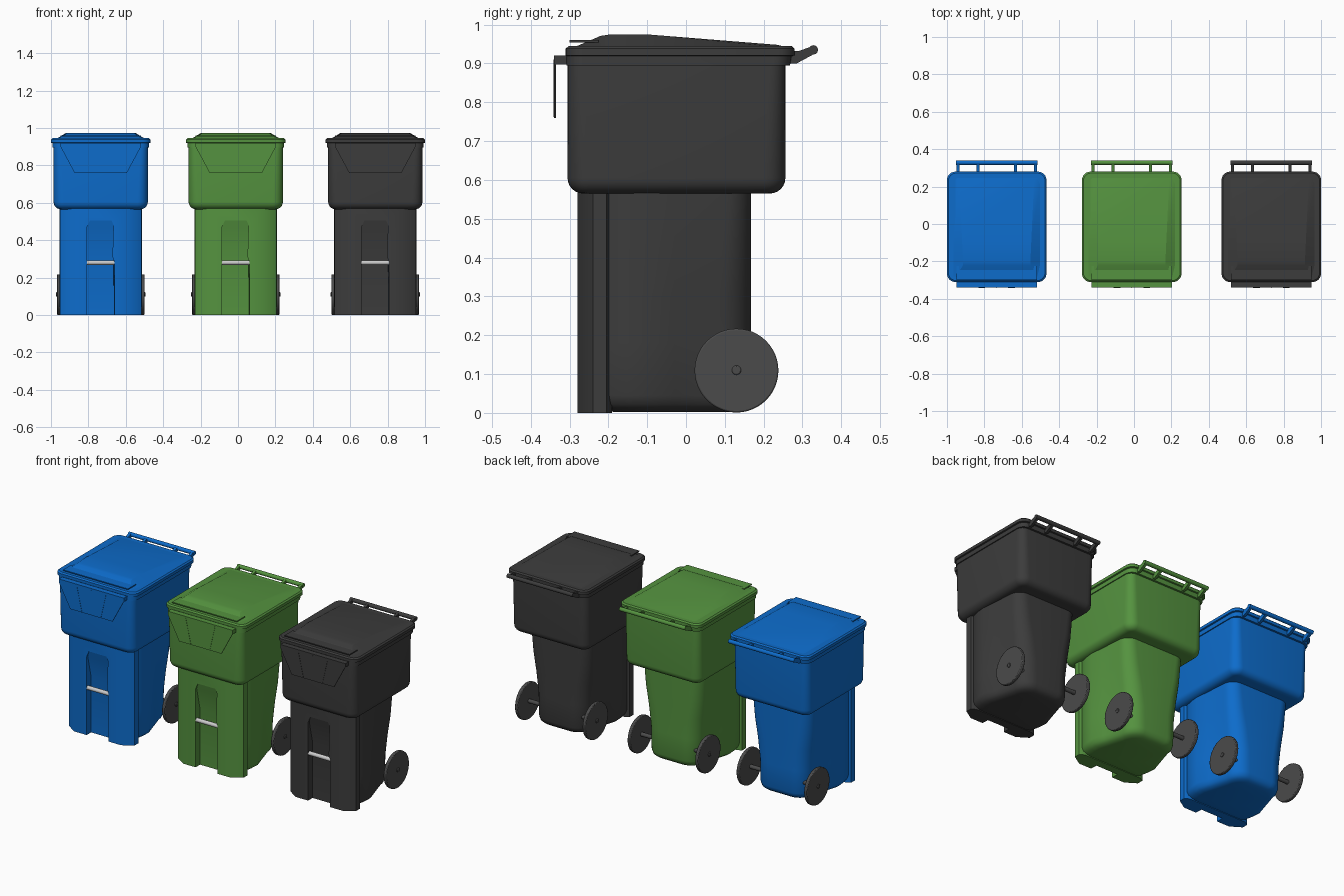
import bpy, bmesh, math
from mathutils import Vector, Matrix

if "Cube" in bpy.data.objects:
    bpy.data.objects.remove(bpy.data.objects["Cube"])


def material(name, rgb):
    m = bpy.data.materials.new(name)
    m.diffuse_color = (*rgb, 1)
    m.use_nodes = True
    m.node_tree.nodes["Principled BSDF"].inputs["Base Color"].default_value = m.diffuse_color
    return m


def finish(bm, name, mat, cx, bevel=0, segs=3, angle=35):
    bmesh.ops.recalc_face_normals(bm, faces=bm.faces)
    me = bpy.data.meshes.new(name)
    bm.to_mesh(me)
    bm.free()
    ob = bpy.data.objects.new(name, me)
    bpy.context.collection.objects.link(ob)
    ob.location.x = cx
    if mat:
        me.materials.append(mat)
    if bevel:
        b = ob.modifiers.new("bevel", 'BEVEL')
        b.width, b.segments = bevel, segs
        b.limit_method, b.angle_limit = 'ANGLE', math.radians(40)
    bpy.ops.object.select_all(action='DESELECT')
    ob.select_set(True)
    bpy.context.view_layer.objects.active = ob
    bpy.ops.object.shade_smooth_by_angle(angle=math.radians(angle))
    return ob


def loft(bm, rings):
    """Skin a stack of closed rings and cap both ends."""
    vs = [[bm.verts.new(p) for p in r] for r in rings]
    n = len(vs[0])
    for a, b in zip(vs, vs[1:]):
        for i in range(n):
            j = (i + 1) % n
            bm.faces.new((a[i], a[j], b[j], b[i]))
    bm.faces.new(vs[0][::-1])
    bm.faces.new(vs[-1])


def box(bm, x0, x1, y0, y1, z0, z1):
    loft(bm, [[(x0, y0, z), (x1, y0, z), (x1, y1, z), (x0, y1, z)] for z in (z0, z1)])


def rod(bm, x0, x1, y, z, r, n=24):
    loft(bm, [[(x, y + r * math.cos(i * math.tau / n), z + r * math.sin(i * math.tau / n))
               for i in range(n)] for x in (x0, x1)])


def rounded(hx, y0, y1, r, z, n=6):
    """Rounded rectangle ring at height z."""
    pts = []
    for k, (sx, y) in enumerate([(1, y1 - r), (-1, y1 - r), (-1, y0 + r), (1, y0 + r)]):
        for i in range(n + 1):
            a = math.pi / 2 * (k + i / n)
            pts.append((sx * (hx - r) + r * math.cos(a), y + r * math.sin(a), z))
    return pts


def mirrored(half, z):
    return [(x, y, z) for x, y in half] + [(-x, y, z) for x, y in reversed(half)]


def body_ring(z, wr, r, inset=0):
    """Lower shell section: wide at the front, rounded toward the wheels."""
    half = [(.19, -.225), (.206, -.195), (.216, -.15), (.22, -.1), (.6 * .22 + .4 * wr, -.03)]
    for i in range(9):
        a = math.pi / 2 * i / 8
        half.append((wr - r + r * math.cos(a), .168 - r + r * math.sin(a)))
    k = 1 - inset / .2
    return mirrored([(x * k, -.05 + (y + .05) * k) for x, y in half], z)


def build_bin(tag, cx, mat):
    # Lower shell
    bm = bmesh.new()
    loft(bm, [body_ring(.002, .165, .09, .045), body_ring(.009, .165, .09, .022),
              body_ring(.022, .165, .09, .007), body_ring(.045, .165, .09),
              body_ring(.18, .168, .09), body_ring(.3, .18, .085),
              body_ring(.42, .195, .075), body_ring(.58, .205, .065)])
    finish(bm, tag + "_lower_shell", mat, cx, angle=50)

    # Front panel with a sloped pocket cut into it
    bm = bmesh.new()
    half = [(.155, -.28), (.217, -.24), (.217, -.205), (.19, -.19)]
    loft(bm, [mirrored(half, z) for z in (0, .58)])
    panel = finish(bm, tag + "_front_panel", mat, cx)
    bm = bmesh.new()
    prof = [(-.3, -.1, .073), (-.3, .47, .073), (-.3, .505, .058), (-.278, .505, .058),
            (-.27, .47, .073), (-.238, .335, .073), (-.238, -.1, .073)]
    loft(bm, [[(s * w, y, z) for y, z, w in prof] for s in (-1, 1)])
    cutter = finish(bm, "pocket_cutter", None, cx)
    cutter.hide_render = True
    mod = panel.modifiers.new("pocket", 'BOOLEAN')
    mod.operation, mod.object, mod.solver = 'DIFFERENCE', cutter, 'EXACT'
    bpy.context.view_layer.objects.active = panel
    bpy.ops.object.modifier_apply(modifier=mod.name)
    bpy.data.objects.remove(cutter)

    # Lift bar across the pocket
    bm = bmesh.new()
    rod(bm, -.074, .074, -.268, .28, .012)
    finish(bm, tag + "_lift_bar", None, cx)

    # Upper tub with rounded bottom
    bm = bmesh.new()
    rings = []
    for i in range(7):
        a = math.pi / 2 * i / 6
        d = .04 * (1 - math.sin(a))
        rings.append(rounded(.252 - d, -.305 + d, .256 - d, .055 - d, .565 + .04 * (1 - math.cos(a))))
    rings.append(rounded(.252, -.305, .256, .04, .9))
    loft(bm, rings)
    finish(bm, tag + "_upper_tub", mat, cx, angle=50)

    # Lid rim, stepped
    bm = bmesh.new()
    loft(bm, [rounded(.258, -.308, .268, .045, .895), rounded(.258, -.308, .272, .045, .919),
              rounded(.266, -.31, .28, .045, .921), rounded(.266, -.31, .28, .045, .938),
              rounded(.258, -.302, .272, .04, .945)])
    finish(bm, tag + "_lid_rim", mat, cx)

    # Raised lid top, highest near the front and sloping to the back
    bm = bmesh.new()
    rows = [(-.285, .943, .22, .943), (-.22, .971, .18, .943), (-.2, .974, .18, .943),
            (-.09, .974, .185, .943), (.235, .948, .2, .943), (.255, .943, .22, .943)]
    vs = []
    for y, z, w, zb in rows:
        vs.append([bm.verts.new(p) for p in ((-.235, y, zb), (-w, y, z), (w, y, z), (.235, y, zb))])
    for a, b in zip(vs, vs[1:]):
        for i in range(3):
            bm.faces.new((a[i], a[i + 1], b[i + 1], b[i]))
    finish(bm, tag + "_lid_top", mat, cx, angle=20)

    # Thin ledge on the lid front
    bm = bmesh.new()
    box(bm, -.215, .215, -.3, -.225, .954, .96)
    finish(bm, tag + "_lid_ledge", mat, cx)

    # Front flap: mounting block, tapered plate and fine ribs
    bm = bmesh.new()
    box(bm, -.215, .215, -.34, -.3, .897, .92)
    plate = [(-.215, .9), (-.14, .76), (.14, .76), (.215, .9)]
    loft(bm, [[(x, y, z) for x, z in plate] for y in (-.34, -.335)])
    for t in (-.45, 0, .45):
        base, top = t * .14, t * .215
        loft(bm, [[(x - .0015, -.3415, z), (x + .0015, -.3415, z),
                   (x + .0015, -.338, z), (x - .0015, -.338, z)]
                  for x, z in ((base, .762), (top, .91))])
    finish(bm, tag + "_front_flap", mat, cx)

    # Rear handle: bar on four angled posts
    bm = bmesh.new()
    rod(bm, -.218, .218, .328, .935, .012, 16)
    side = [(.265, .9), (.285, .9), (.333, .926), (.325, .944), (.29, .932), (.265, .932)]
    for x in (-.207, -.1, .1, .207):
        loft(bm, [[(x + d, y, z) for y, z in side] for d in (-.008, .008)])
    finish(bm, tag + "_rear_handle", mat, cx)

    # Axle, wheels and hub caps
    bm = bmesh.new()
    rod(bm, -.22, .22, .13, .11, .012)
    finish(bm, tag + "_axle", rubber, cx)
    for s, side_name in ((-1, "left"), (1, "right")):
        bm = bmesh.new()
        rod(bm, s * .214, s * .234, .13, .109, .108, 48)
        finish(bm, f"{tag}_{side_name}_wheel", rubber, cx, .004, 2)
        bm = bmesh.new()
        rod(bm, s * .23, s * .239, .13, .11, .012)
        finish(bm, f"{tag}_{side_name}_hub", rubber, cx, .003, 2)


rubber = material("rubber", (.07, .07, .07))
build_bin("blue_bin", -.734, material("blue_plastic", (.004, .15, .6)))
build_bin("green_bin", -.012, material("green_plastic", (.09, .29, .05)))
build_bin("black_bin", .734, material("black_plastic", (.045, .045, .045)))
